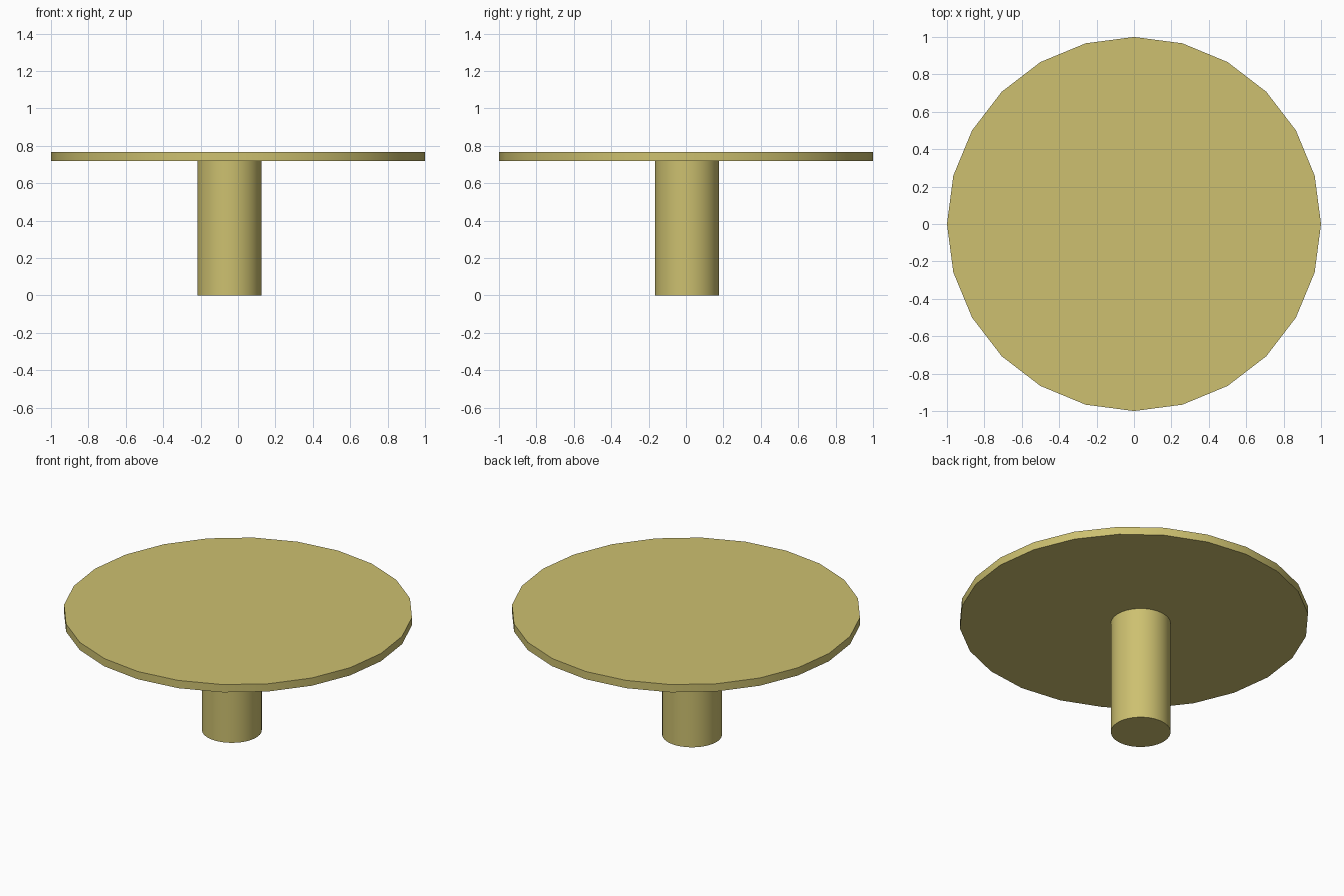
import bpy
import math

if "Cube" in bpy.data.objects:
    bpy.data.objects.remove(bpy.data.objects["Cube"])

# One flat colour for the whole table
wood = bpy.data.materials.new("pale olive wood")
wood.diffuse_color = (0.61, 0.53, 0.162, 1.0)
wood.use_nodes = True
wood.node_tree.nodes["Principled BSDF"].inputs["Base Color"].default_value = wood.diffuse_color


def disc(name, sides, radius, z0, z1, x=0.0, y=0.0):
    """Upright cylinder between two heights, first corner on the y axis."""
    bpy.ops.mesh.primitive_cylinder_add(
        vertices=sides, radius=radius, depth=z1 - z0,
        location=(x, y, (z0 + z1) / 2))
    obj = bpy.context.object
    obj.name = name
    obj.data.materials.append(wood)
    bpy.ops.object.shade_smooth_by_angle(angle=math.radians(35))
    return obj


# Round 24-sided table top
disc("table_top", 24, 1.0, 0.718, 0.767)

# Single thick leg, slightly off centre
disc("pedestal_leg", 48, 0.171, 0.0, 0.718, x=-0.046, y=0.005)
